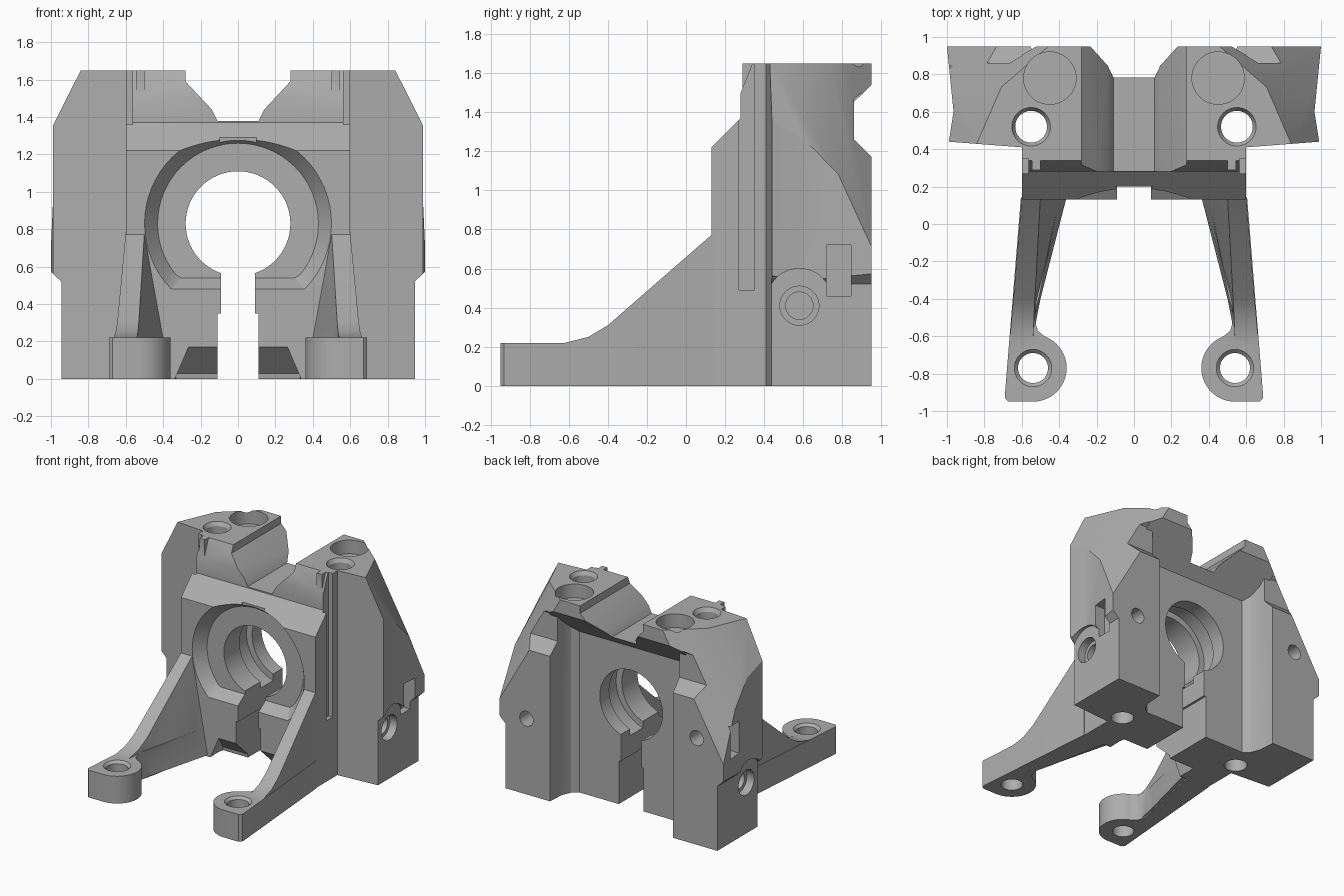
import bpy, bmesh, math
from mathutils import Vector

if "Cube" in bpy.data.objects:
    bpy.data.objects.remove(bpy.data.objects["Cube"])

grey = bpy.data.materials.new("plain grey")
grey.use_nodes = True
grey.diffuse_color = (0.42, 0.42, 0.42, 1)
grey.node_tree.nodes["Principled BSDF"].inputs["Base Color"].default_value = grey.diffuse_color


def finish(name, bm):
    bmesh.ops.recalc_face_normals(bm, faces=bm.faces[:])
    mesh = bpy.data.meshes.new(name)
    bm.to_mesh(mesh)
    bm.free()
    mesh.materials.append(grey)
    ob = bpy.data.objects.new(name, mesh)
    bpy.context.collection.objects.link(ob)
    return ob


def place(axis, a, b, c):
    """Plane coordinates a, b and depth c along the axis to a point."""
    return {"x": (c, a, b), "y": (a, c, b), "z": (a, b, c)}[axis]


def prism(name, axis, pts, lo, hi):
    bm = bmesh.new()
    face = bm.faces.new([bm.verts.new(place(axis, a, b, lo)) for a, b in pts])
    ext = bmesh.ops.extrude_face_region(bm, geom=[face])["geom"]
    step = Vector(place(axis, 0, 0, hi - lo))
    bmesh.ops.translate(bm, vec=step, verts=[v for v in ext if isinstance(v, bmesh.types.BMVert)])
    return finish(name, bm)


def box(x0, x1, y0, y1, z0, z1):
    return prism("box_cutter", "z", [(x0, y0), (x1, y0), (x1, y1), (x0, y1)], z0, z1)


def hull(name, pts):
    bm = bmesh.new()
    for p in pts:
        bm.verts.new(p)
    out = bmesh.ops.convex_hull(bm, input=bm.verts[:])
    bmesh.ops.delete(bm, geom=list(set(out["geom_interior"] + out["geom_unused"])), context="VERTS")
    bmesh.ops.dissolve_limit(bm, angle_limit=0.01, verts=bm.verts[:], edges=bm.edges[:])
    return finish(name, bm)


def ring(r, a, b, n=48):
    return [(a + r * math.cos(math.tau * i / n), b + r * math.sin(math.tau * i / n)) for i in range(n)]


def rod(axis, r, a, b, lo, hi, n=48):
    return prism("round_cutter", axis, ring(r, a, b, n), lo, hi)


def cone(r0, r1, a, b, lo, hi):
    return hull("cone_cutter", [(x, y, z) for r, z in ((r0, lo), (r1, hi)) for x, y in ring(r, a, b)])


def boolean(ob, other, op="DIFFERENCE"):
    mod = ob.modifiers.new("bool", "BOOLEAN")
    mod.operation, mod.object, mod.solver = op, other, "EXACT"
    bpy.ops.object.select_all(action="DESELECT")
    bpy.context.view_layer.objects.active = ob
    ob.select_set(True)
    bpy.ops.object.modifier_apply(modifier=mod.name)
    bpy.data.objects.remove(other)


def slice_off(ob, point, normal):
    bm = bmesh.new()
    bm.from_mesh(ob.data)
    out = bmesh.ops.bisect_plane(bm, geom=bm.verts[:] + bm.edges[:] + bm.faces[:], plane_co=point,
                                 plane_no=normal, clear_outer=True)
    edges = [g for g in out["geom_cut"] if isinstance(g, bmesh.types.BMEdge)]
    if edges:
        bmesh.ops.edgeloop_fill(bm, edges=edges)
    bmesh.ops.recalc_face_normals(bm, faces=bm.faces[:])
    bm.to_mesh(ob.data)
    bm.free()


def mirror(s, pts):
    return [(s * p[0], *p[1:]) for p in pts]


# Central body with sloped front shoulder and overhanging rear lip
body = prism("clamp_body", "x", [(.13, 0), (.13, 1.22), (.28, 1.37), (.28, 1.5), (.34, 1.65), (.95, 1.65),
                                 (.95, 1.54), (.70, 1.30), (.70, 0)], -.6, .6)
for s in (1, -1):
    slice_off(body, (.70 * s, .74, 1.65), (.0945 * s, .1094, .0546))

# Side pillars with bevelled outer tops and stepped backs
for s in (1, -1):
    plan = [(.45, .38), (.60, .41), (.99, .44), (.965, .6), (1, .95), (.55, .95), (.54, .81), (.51, .74), (.45, .69)]
    pillar = prism("pillar", "z", mirror(s, plan), 0, 1.65)
    slice_off(pillar, (.84 * s, .43, 1.65), (.107 * s, .0464, .0555))
    slice_off(pillar, (.70 * s, .74, 1.65), (.0945 * s, .1094, .0546))
    boolean(pillar, prism("back_step", "x", [(1.05, 1.07), (.86, 1.26), (.86, 1.47), (1.05, 1.62)], -1.2, 1.2))
    boolean(pillar, prism("foot_step", "y", mirror(s, [(.945, -.1), (1.1, -.1), (1.1, .67), (.945, .52)]), .3, 1.1))
    boolean(body, pillar, "UNION")

# Valley between the towers and the notch at its front
valley = [(.28, 1.8), (.28, 1.59), (.14, 1.44), (.11, 1.38)]
boolean(body, prism("valley", "y", valley + mirror(-1, valley)[::-1], -.1, 1.2))
boolean(body, box(-.1, .1, 0, .2, 1.24, 1.5))

# Bearing seat, bore, inner groove and clamp slit
boolean(body, hull("seat", [(x, y, max(z, low)) for r, y, low in ((.523, .10, .46), (.43, .22, .54))
                            for x, z in ring(r, 0, .83, 64)]))
boolean(body, rod("y", .28, 0, .83, 0, 1.1, 64))
boolean(body, rod("y", .33, 0, .83, .42, .58, 64))
boolean(body, box(-.092, .092, 0, 1.1, .3, .65))
boolean(body, box(-.11, .11, 0, 1.1, -.1, .35))

for s in (1, -1):
    # Sloped relief under the front edge
    boolean(body, hull("relief", mirror(s, [(.0, .10, .20), (.25, .10, .20), (.0, .10, -.1), (.38, .10, -.1),
                                            (.0, .30, -.1), (.34, .30, -.1), (.0, .28, .03), (.33, .28, .03)])))
    # Upright groove in the body side
    boolean(body, box(*sorted((.565 * s, .7 * s)), .27, .35, .49, 1.8))
    # Blind pocket and through bolt hole in the tower top
    boolean(body, rod("z", .14, .45 * s, .78, 1.54, 1.8))
    boolean(body, cone(.14, .17, .45 * s, .78, 1.63, 1.67))
    boolean(body, rod("z", .085, .55 * s, .52, -.1, 1.8))
    boolean(body, cone(.085, .115, .55 * s, .52, 1.62, 1.67))
    # Side bore with arch, and rear bore
    boolean(body, rod("x", .17, .58, .43, *sorted((.945 * s, 1.2 * s))))
    boolean(body, rod("x", .10, .58, .41, *sorted((.88 * s, 1.2 * s))))
    boolean(body, rod("x", .07, .58, .41, *sorted((.72 * s, 1.2 * s))))
    lift = 0 if s > 0 else .25
    boolean(body, rod("y", .06, .76 * s, .61 + lift, .75, 1.1, 32))
    # Clip window in the outer side
    boolean(body, box(*sorted((.89 * s, 1.2 * s)), .72, .845, .46 + lift, .72 + lift))
    # Small upright rib on the tower front
    boolean(body, prism("rib", "z", mirror(s, [(.50, .29), (.545, .29), (.545, .4), (.50, .4)]), 1.3, 1.65), "UNION")

# Front arms: flat bored foot plus tapering gusset
arms = []
for s in (1, -1):
    arc = [(.54 + .18 * math.cos(math.radians(a)), -.77 + .18 * math.sin(math.radians(a)))
           for a in range(270, 105, -8)]
    foot = [(.605, .14), (.69, -.91), (.69, -.93), (.67, -.95)] + arc + [(.515, -.57), (.535, -.5), (.50, -.36), (.40, .14)]
    arm = prism("left_arm" if s > 0 else "right_arm", "z", mirror(s, foot), 0, .22)
    # Cross-sections: y, outer x, inner top x, inner base x, height
    rows = [(.145, .600, .50, .36, .785), (-.40, .645, .53, .50, .31), (-.50, .654, .535, .52, .25),
            (-.62, .664, .54, .54, .22)]
    for a, b in zip(rows, rows[1:]):
        pts = [p for y, out, top, base, h in (a, b)
               for p in ((out, y, .01), (out, y, h), (top, y, h), (base, y, .01))]
        boolean(arm, hull("gusset", mirror(s, pts)), "UNION")
    boolean(arm, rod("z", .08, .54 * s, -.77, -.1, .5))
    boolean(arm, cone(.08, .105, .54 * s, -.77, .20, .225))
    arms.append(arm)

# Smooth the round surfaces, keep machined edges sharp
for ob in [body] + arms:
    bpy.ops.object.select_all(action="DESELECT")
    ob.select_set(True)
    bpy.context.view_layer.objects.active = ob
    bpy.ops.object.shade_smooth_by_angle(angle=math.radians(25))
